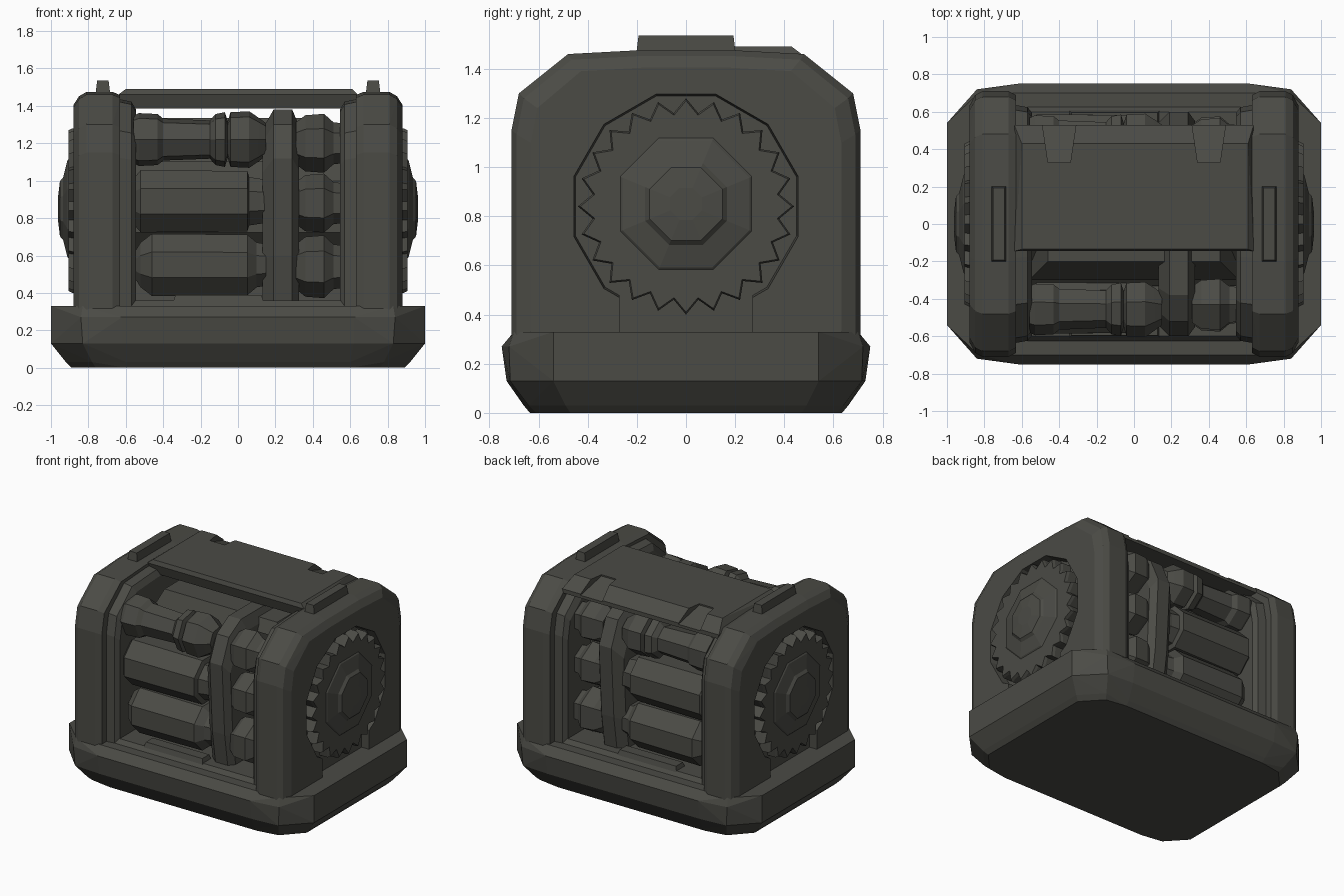
import bpy, bmesh, math

if "Cube" in bpy.data.objects:
    bpy.data.objects.remove(bpy.data.objects["Cube"])

metal = bpy.data.materials.new("dark olive grey")
metal.diffuse_color = (0.07, 0.07, 0.06, 1)
metal.use_nodes = True
metal.node_tree.nodes["Principled BSDF"].inputs["Base Color"].default_value = metal.diffuse_color


def finish(name, bm):
    bmesh.ops.recalc_face_normals(bm, faces=bm.faces[:])
    me = bpy.data.meshes.new(name)
    bm.to_mesh(me)
    bm.free()
    me.materials.append(metal)
    ob = bpy.data.objects.new(name, me)
    bpy.context.collection.objects.link(ob)
    return ob


def hull(name, pts):
    """Convex faceted solid around the points."""
    bm = bmesh.new()
    for p in pts:
        bm.verts.new(p)
    bmesh.ops.convex_hull(bm, input=bm.verts[:])
    bmesh.ops.dissolve_limit(bm, angle_limit=0.02, verts=bm.verts[:], edges=bm.edges[:])
    return finish(name, bm)


def box(name, x0, x1, y0, y1, z0, z1, inset=0.0):
    """Box whose top is inset on all sides."""
    i = inset
    return hull(name, [(x, y, z0) for x in (x0, x1) for y in (y0, y1)] +
                [(x, y, z1) for x in (x0 + i, x1 - i) for y in (y0 + i, y1 - i)])


def lathe(name, y, z, profile, sides, tooth=1.0, turn=0.5):
    """Turned part along x from (x, radius) steps; tooth scales every other corner."""
    bm = bmesh.new()
    rings = []
    for x, r in profile:
        ring = []
        for k in range(sides):
            a = 2 * math.pi * (k + turn) / sides
            q = r * (tooth if k % 2 else 1)
            ring.append(bm.verts.new((x, y + q * math.cos(a), z + q * math.sin(a))))
        rings.append(ring)
    for a, b in zip(rings, rings[1:]):
        for k in range(sides):
            n = (k + 1) % sides
            bm.faces.new((a[k], a[n], b[n], b[k]))
    bm.faces.new(rings[0])
    bm.faces.new(rings[-1])
    return finish(name, bm)


def cut(ob, cutter):
    m = ob.modifiers.new("cut", 'BOOLEAN')
    m.operation = 'DIFFERENCE'
    m.solver = 'EXACT'
    m.object = cutter
    bpy.context.view_layer.objects.active = ob
    bpy.ops.object.modifier_apply(modifier=m.name)
    bpy.data.objects.remove(cutter, do_unlink=True)


# Base: chamfered tray with tapered underside
rings = [(0.0, [(.89, .47), (.76, .61), (.6, .635)]),
         (.03, [(.92, .49), (.78, .64), (.6, .66)]),
         (.13, [(1, .54), (.83, .715), (.62, .73)]),
         (.27, [(1, .54), (.84, .72), (.62, .75)]),
         (.33, [(1, .54), (.83, .70), (.6, .70)])]
hull("base", [(sx * x, sy * y, z) for z, r in rings for x, y in r
              for sx in (1, -1) for sy in (1, -1)])
box("floor_plate", -.6, .6, -.65, .65, .3, .36, .05)

arch = [(.71, .3), (.71, 1.15), (.68, 1.3), (.48, 1.46), (.2, 1.475)]


def arch_ring(x, ky, kz):
    return [(x, s * y * ky, .3 + (z - .3) * kz) for y, z in arch for s in (1, -1)]


GZ = .84   # axis height of the side gears
for s, side in ((1, "right"), (-1, "left")):
    # Side housing with gear recess and slot below it
    pts = (arch_ring(s * .63, .97, .985) + arch_ring(s * .67, 1, 1) +
           arch_ring(s * .81, 1, 1) + arch_ring(s * .85, .97, .98) + arch_ring(s * .88, .89, .94))
    housing = hull(side + "_housing", pts)
    cut(housing, lathe("cutter", 0, GZ, [(s * .82, .465), (s * 1.1, .5)], 12))
    cut(housing, box("cutter", *sorted((s * .82, s * 1.1)), -.27, .27, .2, .6))
    # Inner frame
    hull(side + "_inner_frame", arch_ring(s * .545, .84, .92) + arch_ring(s * .57, .88, .955) +
         arch_ring(s * .65, .9, .97))
    # Gear, tapered hub and top rib
    lathe(side + "_gear", 0, GZ, [(s * .8, .44), (s * .885, .44), (s * .905, .43)], 48, .87, 0)
    lathe(side + "_gear_hub", 0, GZ + .01, [(s * .89, .31), (s * .912, .28), (s * .935, .18),
                                            (s * .952, .16), (s * .962, .07)], 8)
    box(side + "_top_rib", *sorted((s * .68, s * .765)), -.205, .205, 1.44, 1.535, .012)

# Top cover: rear edge slopes down and carries two shallow notches
cover = hull("top_cover", [(x, y, 1.385) for x in (-.63, .63) for y in (-.12, .53)] +
             [(x, -.145, 1.46) for x in (-.64, .64)] +
             [(x, .53, 1.415) for x in (-.64, .64)] +
             [(x, y, 1.49) for x in (-.6, .61) for y in (-.135, .43)])
for x in (-.4, .4):
    cut(cover, hull("cutter", [(x + s * .06, .33, z) for s in (1, -1) for z in (1.48, 1.6)] +
                    [(x + s * .1, .6, z) for s in (1, -1) for z in (1.38, 1.6)]))

# Central drum with filled crown and foot
lathe("core_drum", 0, .86, [(-.56, .36), (.56, .36)], 8)
box("drum_crown", -.56, .56, -.3, .3, 1.1, 1.335, .1)
box("drum_foot", -.56, .56, -.34, .34, .33, .62, .03)

# Dividing wall through the machine
wall = [(.53, .33), (.57, .6), (.6, 1.12), (.52, 1.3), (.38, 1.38)]
hull("dividing_wall", [(x, s * y * k, .33 + (z - .33) * k) for x, k in
                       ((.13, .9), (.19, 1), (.29, 1), (.325, .92))
                       for y, z in wall for s in (1, -1)])

# Rollers and spools, same set at front and back
for s, side in ((-1, "front"), (1, "back")):
    lathe(side + "_lower_roller", s * .42, .55,
          [(-.55, .08), (-.52, .13), (-.46, .18), (.05, .175), (.1, .13), (.15, .12)], 8)
    lathe(side + "_middle_roller", s * .42, .89,
          [(-.56, .13), (-.52, .18), (.05, .175), (.06, .14), (.12, .13), (.15, .13)], 8)
    lathe(side + "_upper_spool", s * .45, 1.22,
          [(-.56, .13), (-.53, .145), (-.43, .14), (-.4, .115), (-.15, .105), (-.12, .14),
           (-.07, .15), (-.055, .1), (-.04, .15), (.06, .155), (.11, .12), (.15, .09)], 7)
    for z, r, n in ((.54, .16, "lower"), (.88, .15, "middle"), (1.2, .15, "upper")):
        lathe(side + "_" + n + "_short_roller", s * .43, z,
              [(.31, r * .75), (.36, r), (.46, r * 1.05), (.51, r * .75), (.57, r * .7)], 6)
    # Low ledge in front of the rollers
    box(side + "_ledge", -.35, .14, *sorted((s * .5, s * .61)), .34, .39, .015)
